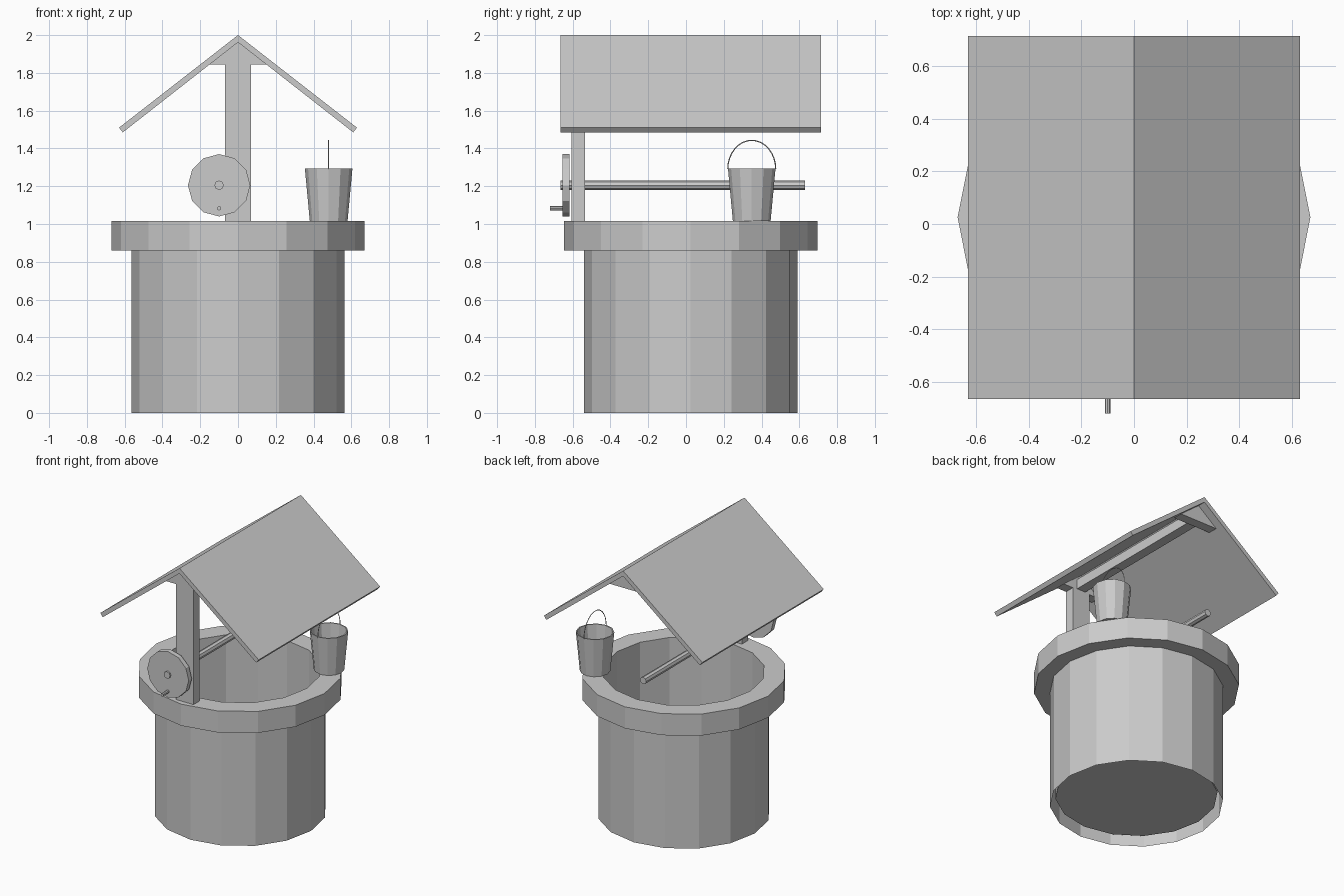
import bpy, bmesh
from math import sin, cos, pi
from mathutils import Vector

if "Cube" in bpy.data.objects:
    bpy.data.objects.remove(bpy.data.objects["Cube"])

YC = 0.025  # centre of the well in y


def finish(name, bm):
    me = bpy.data.meshes.new(name)
    bm.to_mesh(me)
    bm.free()
    ob = bpy.data.objects.new(name, me)
    bpy.context.collection.objects.link(ob)
    return ob


def lathe(name, profile, sides, centre):
    """Revolve (radius, z) points round a vertical axis; radius 0 closes with a cap."""
    bm = bmesh.new()
    rings = []
    for r, z in profile:
        if r == 0:
            rings.append(None)
            continue
        rings.append([bm.verts.new((centre[0] + r * cos(2 * pi * i / sides),
                                    centre[1] + r * sin(2 * pi * i / sides), z))
                      for i in range(sides)])
    for k in range(len(rings) - 1):
        a, b = rings[k], rings[k + 1]
        if a is None:
            bm.faces.new(b[::-1])
        elif b is None:
            bm.faces.new(a)
        else:
            for i in range(sides):
                j = (i + 1) % sides
                bm.faces.new((a[i], a[j], b[j], b[i]))
    return finish(name, bm)


def prism(name, outline, y0, y1):
    """Extrude an (x, z) outline along y."""
    bm = bmesh.new()
    f = bm.faces.new([bm.verts.new((x, y0, z)) for x, z in outline])
    new = bmesh.ops.extrude_face_region(bm, geom=[f])["geom"]
    bmesh.ops.translate(bm, vec=(0, y1 - y0, 0),
                        verts=[v for v in new if isinstance(v, bmesh.types.BMVert)])
    bmesh.ops.recalc_face_normals(bm, faces=bm.faces)
    return finish(name, bm)


def rod(name, x, z, r, sides, y0, y1):
    pts = [(x + r * cos(2 * pi * i / sides), z + r * sin(2 * pi * i / sides))
           for i in range(sides)]
    return prism(name, pts, y0, y1)


def box(name, x0, x1, y0, y1, z0, z1):
    return prism(name, [(x0, z0), (x1, z0), (x1, z1), (x0, z1)], y0, y1)


# Well wall with rim, open underneath, recessed floor
lathe("well_wall", [(0.565, 0), (0.565, 0.86), (0.67, 0.86), (0.67, 1.015),
                    (0.53, 1.015), (0.53, 0.06), (0, 0.06)], 16, (0, YC))

# Single front post, ridge beam and gable blocks
box("front_post", -0.07, 0.07, -0.605, -0.535, 1.015, 1.85)
box("ridge_beam", -0.035, 0.035, -0.58, 0.63, 1.85, 1.92)
gable = [(-0.155, 1.845), (0.155, 1.845), (0, 1.966)]
prism("front_gable", gable, -0.605, -0.535)
prism("back_gable", gable, 0.585, 0.655)

# Roof
prism("roof", [(0, 2.0), (-0.63, 1.51), (-0.61, 1.485), (0, 1.962),
               (0.61, 1.485), (0.63, 1.51)], -0.665, 0.715)

# Winding gear
AX, AZ = -0.1, 1.205
rod("axle", AX, AZ, 0.025, 8, -0.665, 0.63)
rod("crank_wheel", AX, AZ, 0.165, 12, -0.653, -0.618)
rod("crank_handle", AX, AZ - 0.122, 0.011, 8, -0.72, -0.64)

# Bucket
BX, BY = 0.48, 0.348
lathe("bucket", [(0, 1.016), (0.1, 1.016), (0.126, 1.295), (0.118, 1.295),
                 (0.094, 1.03), (0, 1.03)], 12, (BX, BY))

# Bucket handle: thin wire arc
cu = bpy.data.curves.new("bucket_handle", 'CURVE')
cu.dimensions = '3D'
cu.bevel_depth = 0.003
cu.bevel_resolution = 0
sp = cu.splines.new('POLY')
N = 16
sp.points.add(N)
for i, p in enumerate(sp.points):
    t = pi * i / N
    p.co = (BX, BY + 0.127 * cos(t), 1.29 + 0.153 * sin(t), 1)
bpy.context.collection.objects.link(bpy.data.objects.new("bucket_handle", cu))
